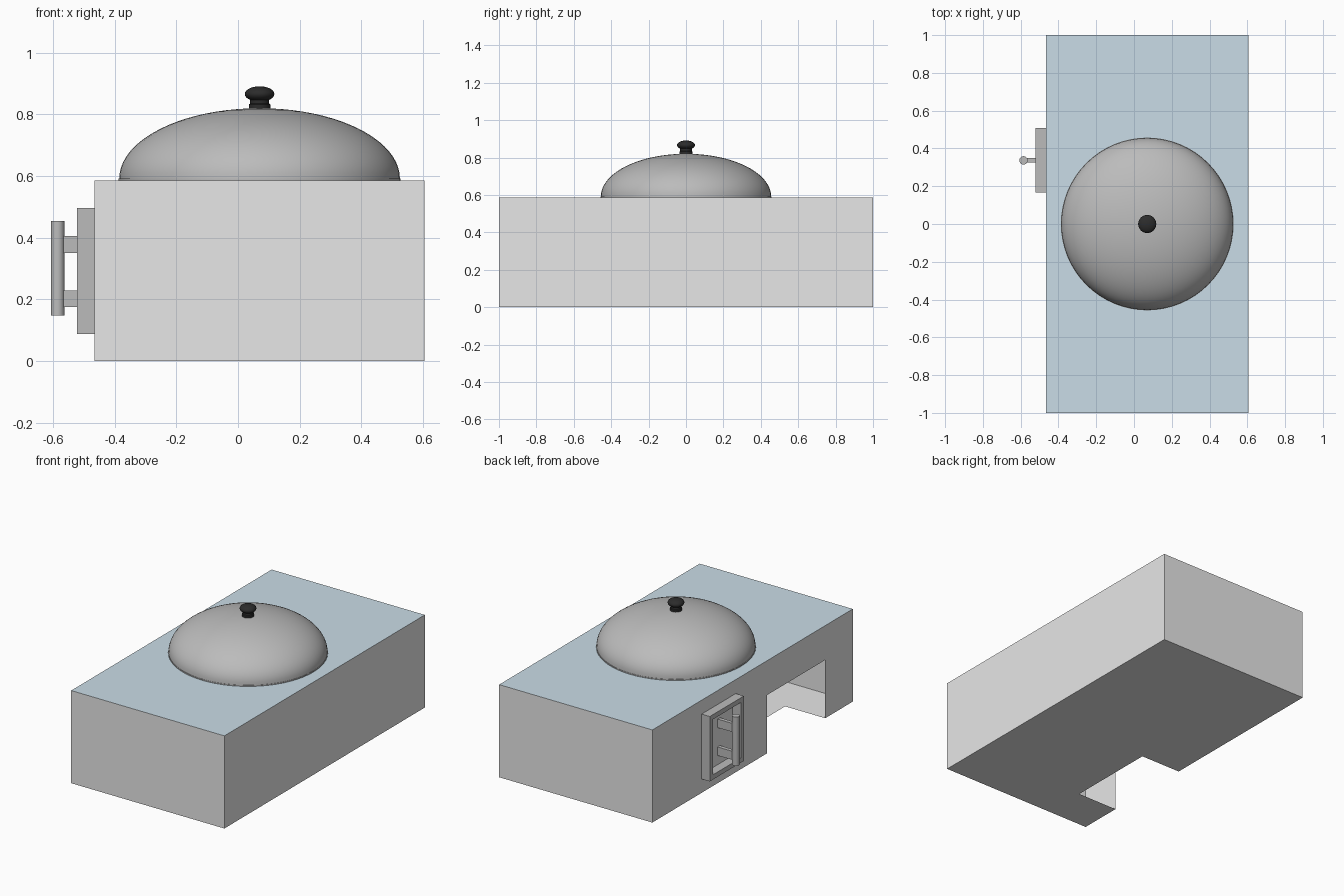
import bpy, bmesh, math

if "Cube" in bpy.data.objects:
    bpy.data.objects.remove(bpy.data.objects["Cube"])


def material(name, rgb):
    m = bpy.data.materials.new(name)
    m.diffuse_color = (*rgb, 1)
    m.use_nodes = True
    m.node_tree.nodes["Principled BSDF"].inputs["Base Color"].default_value = m.diffuse_color
    return m


GREY = material("light grey", (0.8, 0.8, 0.8))
BLUE = material("pale blue", (0.59, 0.72, 0.80))
METAL = material("metal grey", (0.5, 0.5, 0.5))
BLACK = material("black", (0.025, 0.025, 0.025))


def add_object(name, bm, mats, smooth=False):
    me = bpy.data.meshes.new(name)
    bm.to_mesh(me)
    bm.free()
    for m in mats:
        me.materials.append(m)
    ob = bpy.data.objects.new(name, me)
    bpy.context.collection.objects.link(ob)
    if smooth:
        bpy.ops.object.select_all(action='DESELECT')
        ob.select_set(True)
        bpy.context.view_layer.objects.active = ob
        bpy.ops.object.shade_smooth_by_angle(angle=math.radians(40))
    return ob


def box(name, lo, hi, mat):
    bm = bmesh.new()
    bmesh.ops.create_cube(bm, size=1)
    for v in bm.verts:
        v.co = [(a + b) / 2 + c * (b - a) for a, b, c in zip(lo, hi, v.co)]
    return add_object(name, bm, [mat])


def lathe(name, profile, cx, cy, mat, steps=64):
    # profile is (radius, z); spun around a vertical axis at (cx, cy)
    bm = bmesh.new()
    vs = [bm.verts.new((cx + r, cy, z)) for r, z in profile]
    es = [bm.edges.new(p) for p in zip(vs, vs[1:])]
    bmesh.ops.spin(bm, geom=vs + es, cent=(cx, cy, 0), axis=(0, 0, 1),
                   angle=2 * math.pi, steps=steps)
    bmesh.ops.remove_doubles(bm, verts=bm.verts, dist=1e-5)
    bmesh.ops.recalc_face_normals(bm, faces=bm.faces)
    return add_object(name, bm, [mat], True)


def arc(r, z, height, a0, a1, n):
    angles = [math.radians(a0 + (a1 - a0) * i / n) for i in range(n + 1)]
    return [(r * math.cos(a), z + height * math.sin(a)) for a in angles]


# Counter: hollow thin shell with a knee opening through left wall and floor
X0, X1, H = -0.465, 0.605, 0.585
N0, N1, NX, NH = -0.725, -0.143, -0.185, 0.368
bm = bmesh.new()
faces = [
    [(X0, -1, H), (X1, -1, H), (X1, 1, H), (X0, 1, H)],
    [(X0, -1, 0), (X1, -1, 0), (X1, -1, H), (X0, -1, H)],
    [(X1, -1, 0), (X1, 1, 0), (X1, 1, H), (X1, -1, H)],
    [(X1, 1, 0), (X0, 1, 0), (X0, 1, H), (X1, 1, H)],
    [(X0, 1, 0), (X0, N1, 0), (X0, N1, NH), (X0, N0, NH),
     (X0, N0, 0), (X0, -1, 0), (X0, -1, H), (X0, 1, H)],
    [(X0, -1, 0), (X0, N0, 0), (NX, N0, 0), (NX, N1, 0),
     (X0, N1, 0), (X0, 1, 0), (X1, 1, 0), (X1, -1, 0)],
]
for i, pts in enumerate(faces):
    f = bm.faces.new([bm.verts.new(p) for p in pts])
    f.material_index = 1 if i == 0 else 0
bmesh.ops.remove_doubles(bm, verts=bm.verts, dist=1e-5)
add_object("counter_body", bm, [GREY, BLUE])

# Dome lid with a thin straight rim
CX = 0.07
lathe("dome_lid", [(0.457, H), (0.457, 0.592)] + arc(0.455, 0.592, 0.228, 0, 90, 20),
      CX, 0, METAL)

# Knob: stem and flattened cap
lathe("knob_stem", [(0.035, 0.81), (0.035, 0.832), (0.031, 0.835), (0.031, 0.85)],
      CX, 0, BLACK, 32)
lathe("knob_cap", arc(0.048, 0.866, 0.025, -90, 90, 14), CX, 0, BLACK, 32)

# Handle frame: four bars around an open recess
FX, Y0, Y1, Z0, Z1, B = -0.522, 0.168, 0.508, 0.087, 0.497, 0.03
for name, y0, y1, z0, z1 in [("bottom", Y0, Y1, Z0, Z0 + B), ("top", Y0, Y1, Z1 - B, Z1),
                             ("front", Y0, Y0 + B, Z0 + B, Z1 - B),
                             ("back", Y1 - B, Y1, Z0 + B, Z1 - B)]:
    box("handle_frame_" + name, (FX, y0, z0), (X0, y1, z1), METAL)

# Handle arms and upright grip
HY = 0.337
for name, z in (("lower", 0.202), ("upper", 0.378)):
    box("handle_arm_" + name, (-0.58, HY - 0.012, z - 0.027),
        (X0, HY + 0.012, z + 0.027), METAL)
lathe("handle_grip", [(0, 0.147), (0.022, 0.147), (0.022, 0.455), (0, 0.455)],
      -0.585, HY, METAL, 32)
